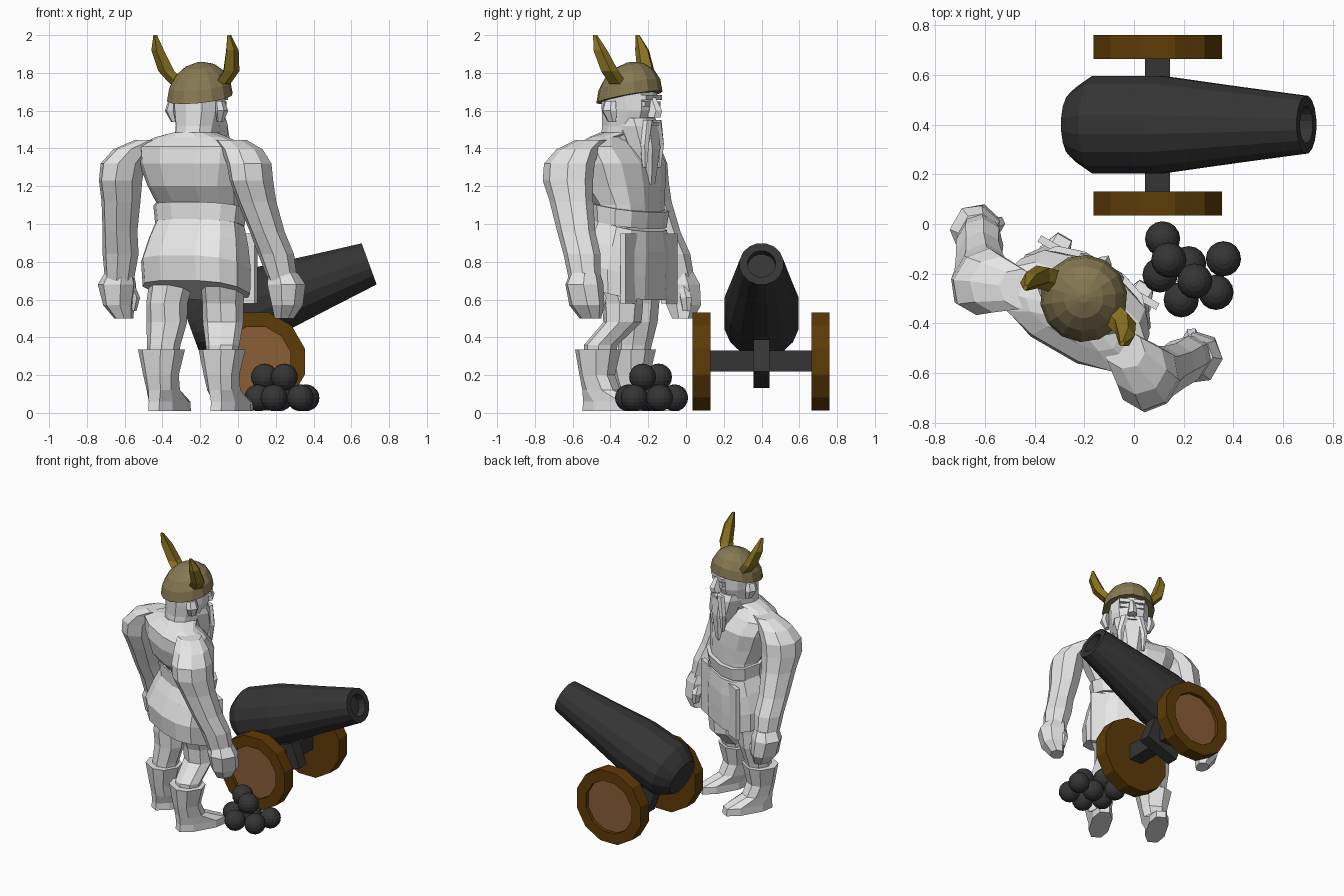
import bpy, bmesh, math
from mathutils import Matrix, Vector

cube = bpy.data.objects.get("Cube")
if cube:
    bpy.data.objects.remove(cube, do_unlink=True)


def material(name, rgb):
    m = bpy.data.materials.new(name)
    m.use_nodes = True
    m.diffuse_color = (*rgb, 1)
    for node in m.node_tree.nodes:
        if node.type == "BSDF_PRINCIPLED":
            node.inputs["Base Color"].default_value = (*rgb, 1)
    return m


STONE = material("pale stone", (.8, .8, .8))
HELMET = material("dull bronze", (.24, .19, .085))
HORN = material("horn yellow", (.25, .17, .015))
IRON = material("dark iron", (.035, .035, .035))
WOOD = material("dark wood", (.11, .043, .002))
PANEL = material("light wood", (.255, .11, .037))

# The figure stands turned, looking past the cannon
FIGURE = Matrix.Translation((-.22, -.33, 0)) @ Matrix.Rotation(math.radians(-30), 4, "Z")


def finish(name, bm, mats, matrix):
    bmesh.ops.recalc_face_normals(bm, faces=bm.faces)
    mesh = bpy.data.meshes.new(name)
    bm.to_mesh(mesh)
    bm.free()
    for m in mats:
        mesh.materials.append(m)
    obj = bpy.data.objects.new(name, mesh)
    bpy.context.collection.objects.link(obj)
    obj.matrix_world = matrix
    return obj


def loft(name, rings, mat, n=8, power=1, slope=0, side=1, matrix=FIGURE, end_mat=None):
    """Skin stacked rings of (x, y, z, half width, half depth)."""
    bm = bmesh.new()
    loops = []
    for x, y, z, a, b in rings:
        loop = []
        for i in range(n):
            t = 2 * math.pi * (i + .5) / n
            c, s = math.cos(t), math.sin(t)
            dx = math.copysign(abs(c) ** power, c) * a
            dy = math.copysign(abs(s) ** power, s) * b
            loop.append(bm.verts.new((side * (x + dx), y + dy, z + slope * dy)))
        loops.append(loop)
    for lo, hi in zip(loops, loops[1:]):
        for i in range(n):
            j = (i + 1) % n
            bm.faces.new((lo[i], lo[j], hi[j], hi[i]))
    bm.faces.new(loops[0])
    end = bm.faces.new(loops[-1])
    if end_mat:
        end.material_index = 1
    return finish(name, bm, [mat] + ([end_mat] if end_mat else []), matrix)


def box(name, centre, size, mat, matrix=FIGURE):
    bm = bmesh.new()
    bmesh.ops.create_cube(bm, size=1)
    bmesh.ops.scale(bm, vec=size, verts=bm.verts)
    bmesh.ops.translate(bm, vec=centre, verts=bm.verts)
    return finish(name, bm, [mat], matrix)


# Torso, belt and skirt
loft("torso", [(0, .04, .98, .24, .14), (0, .04, 1.1, .24, .14),
               (0, .0, 1.2, .27, .18), (0, -.02, 1.32, .31, .19),
               (0, -.05, 1.41, .32, .15), (0, -.05, 1.46, .21, .09),
               (0, -.01, 1.485, .11, .11)], STONE, n=12, power=.8)
loft("belt", [(0, .035, 1, .25, .155), (0, .04, 1.09, .262, .165)],
     STONE, n=12, power=.8, slope=-.17)
loft("skirt", [(0, 0, .65, .295, .195), (0, -.005, .78, .3, .205),
               (0, .02, .9, .275, .18), (0, .04, 1, .245, .15)],
     STONE, n=12, power=.75, slope=-.27)

# Head, face and beard
loft("head", [(0, -.01, 1.44, .11, .11), (0, .02, 1.52, .115, .13),
              (0, .035, 1.6, .13, .145), (0, .035, 1.72, .135, .145)],
     STONE, n=10, power=.85)
loft("nose", [(0, .185, 1.565, .035, .04), (0, .19, 1.6, .03, .045),
              (0, .165, 1.67, .018, .03)], STONE, n=6)
loft("beard", [(0, .11, 1.1, .015, .02), (0, .14, 1.22, .045, .045),
               (0, .125, 1.4, .095, .08), (0, .095, 1.52, .12, .1),
               (0, .085, 1.56, .115, .085)], STONE, n=8, power=.85)
box("brow", (0, .165, 1.67), (.17, .04, .025), STONE)
box("lower_lip", (0, .18, 1.53), (.07, .04, .018), STONE)

for side, tag, knee_x, knee_y in ((1, "right", .125, .065), (-1, "left", .175, -.01)):
    box(tag + "_eye", (side * .055, .163, 1.635), (.05, .03, .025), STONE)
    loft(tag + "_ear", [(.14, .01, 1.54, .015, .025), (.155, 0, 1.6, .03, .045),
                        (.145, 0, 1.65, .02, .035)], STONE, n=6, side=side)
    loft(tag + "_moustache", [(.075, .17, 1.3, .01, .015), (.08, .175, 1.42, .025, .025),
                              (.045, .175, 1.55, .035, .025)], STONE, n=6, side=side)
    # Arm from shoulder to wrist
    loft(tag + "_arm", [(.24, -.06, 1.445, .09, .08), (.33, -.09, 1.395, .11, .115),
                        (.385, -.11, 1.32, .115, .14), (.4, -.11, 1.23, .11, .14),
                        (.415, -.08, 1.12, .1, .12),
                        (.45, -.03, .96, .09, .105), (.475, .02, .84, .095, .1),
                        (.5, .05, .7, .075, .085)], STONE, n=8, side=side)
    loft(tag + "_hand", [(.5, .05, .74, .075, .08), (.515, .055, .68, .1, .1),
                         (.515, .07, .57, .075, .095), (.49, .08, .5, .045, .06)],
         STONE, n=7, power=.85, side=side)
    loft(tag + "_thumb", [(.46, .12, .54, .02, .025), (.45, .12, .61, .03, .035),
                          (.47, .09, .69, .03, .03)], STONE, n=6, side=side)
    # Leg and boot
    loft(tag + "_leg", [(.18, -.05, .25, .08, .08), (.18, -.035, .36, .09, .09),
                        (knee_x, knee_y, .48, .11, .1), (knee_x, knee_y, .58, .11, .11),
                        (.15, .02, .75, .12, .13)], STONE, n=8, side=side)
    loft(tag + "_boot", [(.19, .045, .01, .07, .18), (.19, .045, .06, .07, .175),
                         (.185, -.03, .12, .08, .1), (.185, -.055, .2, .09, .09),
                         (.185, -.05, .335, .12, .115)], STONE, n=8, power=.8,
         side=side)
    box(tag + "_skirt_flap", (side * .215, .155, .765), (.12, .03, .37), STONE)
    # Helmet horn
    loft(tag + "_horn", [(.13, .04, 1.74, .045, .05), (.195, .025, 1.81, .045, .05),
                         (.225, -.015, 1.92, .035, .04), (.225, -.045, 2, .01, .012)],
         HORN, n=5, side=side)

# Domed helmet, tipped back
dome = []
for k in range(5):
    angle = math.radians(min(21 * k, 84))
    r = .176 * math.cos(angle)
    dome.append((0, .035, 1.67 + .186 * math.sin(angle), r, r))
loft("helmet", dome, HELMET, n=14, slope=.2)

# Cannon barrel with a sunken bore
profile = [(0, .13), (.03, .155), (.1, .2), (.38, .2), (.7, .157), (1.005, .118),
           (1.005, .075), (.95, .075)]
barrel = Matrix.Translation((-.25, .4, .445)) @ Matrix.Rotation(math.radians(70), 4, "Y")
loft("cannon_barrel", [(0, 0, z, r, r) for z, r in profile], IRON, n=16, matrix=barrel)

# Carriage: axle and a cradle block tilted with the barrel
box("axle", (.095, .397, .275), (.1, .54, .11), IRON, Matrix.Identity(4))
cradle = Matrix.Translation((.095, .4, .26)) @ Matrix.Rotation(math.radians(-20), 4, "Y")
box("barrel_cradle", (0, 0, 0), (.26, .085, .18), IRON, cradle)

# Wheels, each with a sunken panel on the outer side
for name, y, turn in (("near_wheel", .13, 90), ("far_wheel", .665, -90)):
    place = Matrix.Translation((.095, y, .272)) @ Matrix.Rotation(math.radians(turn), 4, "X")
    loft(name, [(0, 0, z, r, r) for z, r in ((0, .268), (.095, .268), (.095, .19), (.07, .19))],
         WOOD, n=12, matrix=place, end_mat=PANEL)

# Pile of cannonballs
pile = [(.115, -.06, .08), (.36, -.14, .08), (.33, -.275, .08), (.19, -.305, .08),
        (.105, -.205, .08), (.22, -.16, .08), (.14, -.145, .19), (.245, -.23, .19)]
for i, spot in enumerate(pile):
    bm = bmesh.new()
    bmesh.ops.create_uvsphere(bm, u_segments=16, v_segments=10, radius=.071)
    finish("cannonball_%d" % (i + 1), bm, [IRON], Matrix.Translation(Vector(spot)))
